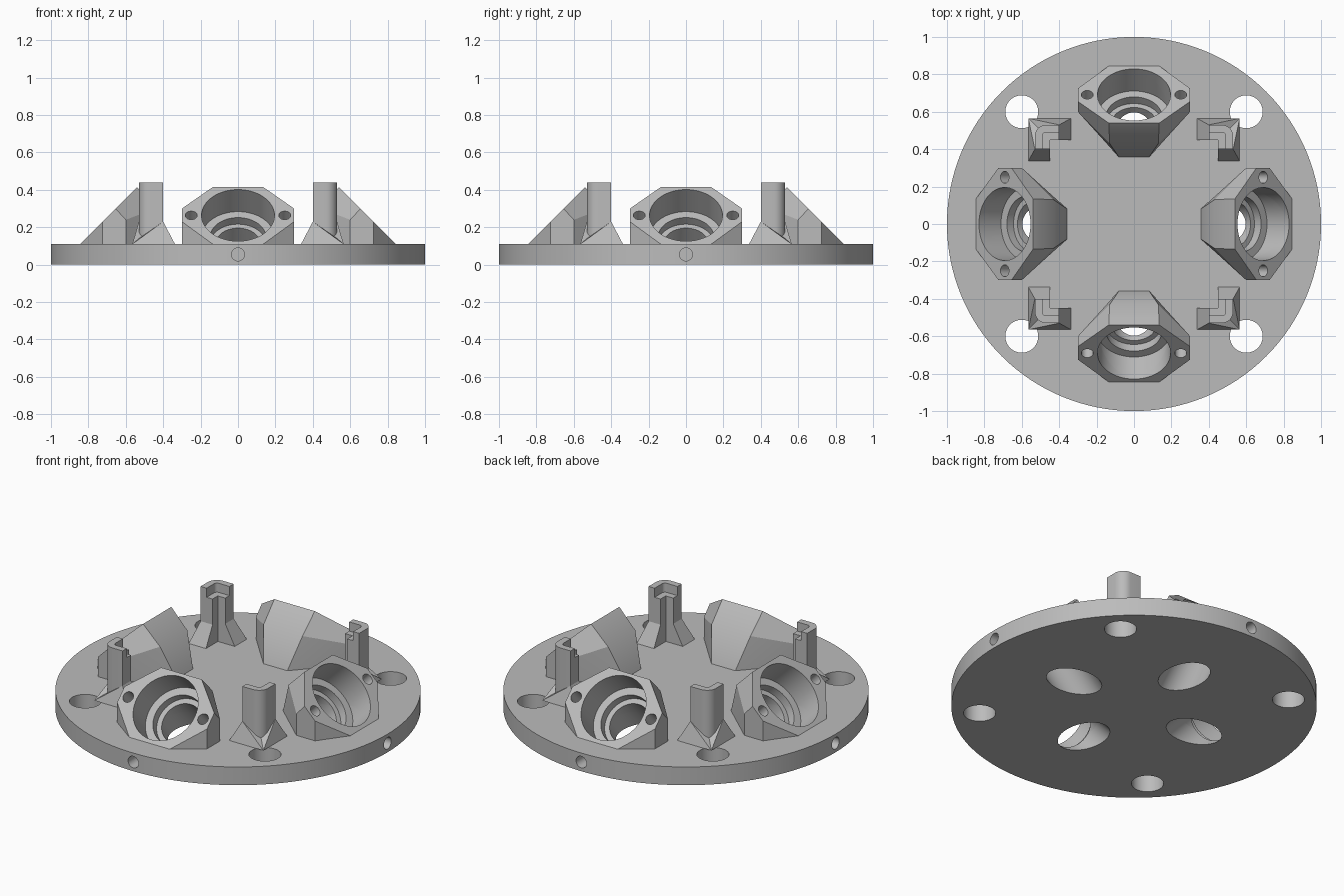
import bpy, bmesh, math
from mathutils import Matrix, Vector

if "Cube" in bpy.data.objects:
    bpy.data.objects.remove(bpy.data.objects["Cube"])

grey = bpy.data.materials.new("light_grey")
grey.use_nodes = True
grey.diffuse_color = (0.5, 0.5, 0.5, 1)
grey.node_tree.nodes["Principled BSDF"].inputs["Base Color"].default_value = (0.5, 0.5, 0.5, 1)

PLATE = 0.11


def turn(quarter):
    return Matrix.Rotation(quarter * math.pi / 2, 4, 'Z')


def make(name, bm, smooth=True):
    bmesh.ops.recalc_face_normals(bm, faces=bm.faces)
    mesh = bpy.data.meshes.new(name)
    bm.to_mesh(mesh)
    bm.free()
    mesh.materials.append(grey)
    obj = bpy.data.objects.new(name, mesh)
    bpy.context.collection.objects.link(obj)
    return obj


def lathe(bm, profile, matrix, sides=64):
    """Closed solid of revolution about local z from (radius, height) pairs."""
    rings = []
    for r, h in profile:
        rings.append([bm.verts.new(matrix @ Vector((r * math.cos(a), r * math.sin(a), h)))
                      for a in (i * math.tau / sides for i in range(sides))])
    for low, high in zip(rings, rings[1:]):
        for i in range(sides):
            j = (i + 1) % sides
            bm.faces.new((low[i], low[j], high[j], high[i]))
    bm.faces.new(rings[0])
    bm.faces.new(rings[-1])


def hull(bm, points, matrix):
    verts = [bm.verts.new(matrix @ Vector(p)) for p in points]
    result = bmesh.ops.convex_hull(bm, input=verts)
    loose = [v for v in result["geom_interior"] if isinstance(v, bmesh.types.BMVert)]
    bmesh.ops.delete(bm, geom=loose, context='VERTS')
    bmesh.ops.dissolve_limit(bm, angle_limit=0.01, verts=bm.verts, edges=bm.edges)


def prism(bm, outline, z0, z1, matrix):
    low = [bm.verts.new(matrix @ Vector((x, y, z0))) for x, y in outline]
    face = bm.faces.new(low)
    top = bmesh.ops.extrude_face_region(bm, geom=[face])["geom"]
    bmesh.ops.translate(bm, vec=(0, 0, z1 - z0),
                        verts=[v for v in top if isinstance(v, bmesh.types.BMVert)])


def finish(obj, cutter=None):
    """Apply the cut and shade round surfaces smooth with sharp edges kept."""
    bpy.ops.object.select_all(action='DESELECT')
    obj.select_set(True)
    bpy.context.view_layer.objects.active = obj
    if cutter:
        mod = obj.modifiers.new("cut", 'BOOLEAN')
        mod.operation, mod.solver, mod.object = 'DIFFERENCE', 'EXACT', cutter
        bpy.ops.object.modifier_apply(modifier=mod.name)
        bpy.data.objects.remove(cutter)
    bpy.ops.object.shade_smooth_by_angle(angle=math.radians(25))


# Socket axis: starts at the middle of the slanted face, runs inward and down
def socket_axis(x=0):
    return Matrix.Translation((x, -0.69, 0.2625)) @ Matrix.Rotation(math.radians(-135), 4, 'X')


BORE = [(0.195, -0.05), (0.195, 0.165), (0.15, 0.165), (0.15, 0.215), (0.12, 0.215), (0.12, 0.6)]

# Round base plate with mounting holes, socket openings and rim holes
bm = bmesh.new()
lathe(bm, [(1, 0), (1, PLATE)], Matrix(), 128)
plate = make("base_plate", bm)
bm = bmesh.new()
for q in range(4):
    lathe(bm, [(0.088, -0.1), (0.088, 0.3)], turn(q) @ Matrix.Translation((0.6, 0.6, 0)), 48)
    lathe(bm, BORE, turn(q) @ socket_axis())
    rim = Matrix.Translation((0, -1.05, 0.055)) @ Matrix.Rotation(-math.pi / 2, 4, 'X')
    lathe(bm, [(0.035, 0), (0.035, 0.2)], turn(q) @ rim, 32)
finish(plate, make("plate_cutter", bm))

# Slanted sockets with stepped bore and two screw holes
for q, side in enumerate(("front", "left", "back", "right")):
    half = [(0.135, -0.845, PLATE), (0.3, -0.725, 0.23), (0.3, -0.655, 0.30), (0.135, -0.54, 0.415),
            (0.3, -0.725, PLATE), (0.3, -0.60, 0.24), (0.3, -0.60, PLATE),
            (0.13, -0.43, 0.305), (0.13, -0.43, PLATE), (0.08, -0.357, PLATE)]
    bm = bmesh.new()
    hull(bm, [(s * x, y, z) for x, y, z in half for s in (1, -1)], turn(q))
    socket = make(side + "_socket", bm)
    bm = bmesh.new()
    lathe(bm, BORE, turn(q) @ socket_axis())
    for x in (-0.25, 0.25):
        lathe(bm, [(0.032, -0.05), (0.032, 0.12)], turn(q) @ socket_axis(x), 32)
    finish(socket, make("socket_cutter", bm))


# Corner posts: L-shaped wall, lower inner shelf and flared foot
def arc(radius, inset):
    c = 0.47
    r = radius - inset
    return [(c + r * math.cos(a), c + r * math.sin(a))
            for a in (i * math.pi / 16 for i in range(9))]


def l_outline(inner):
    return [(0.53, 0.40)] + arc(0.06, 0) + [(0.40, 0.53), (0.40, inner[-1][1])] \
        + inner[::-1] + [(inner[0][0], 0.40)]


foot = [(0.337, 0.45, PLATE), (0.337, 0.565, PLATE), (0.565, 0.565, PLATE), (0.565, 0.45, PLATE),
        (0.40, 0.45, 0.23), (0.40, 0.53, 0.23), (0.53, 0.53, 0.14), (0.53, 0.45, 0.14),
        (0.45, 0.45, 0.18)]
for q, corner in enumerate(("back_left", "back_right", "front_right", "front_left")):
    bm = bmesh.new()
    prism(bm, l_outline(arc(0.06, 0.04)), PLATE, 0.44, turn(q))
    finish(make(corner + "_post_wall", bm))
    bm = bmesh.new()
    prism(bm, l_outline([(0.45, 0.45)]), PLATE, 0.385, turn(q))
    finish(make(corner + "_post_shelf", bm))
    for arm in ("side", "end"):
        bm = bmesh.new()
        hull(bm, [p if arm == "side" else (p[1], p[0], p[2]) for p in foot], turn(q))
        finish(make(corner + "_post_foot_" + arm, bm))
